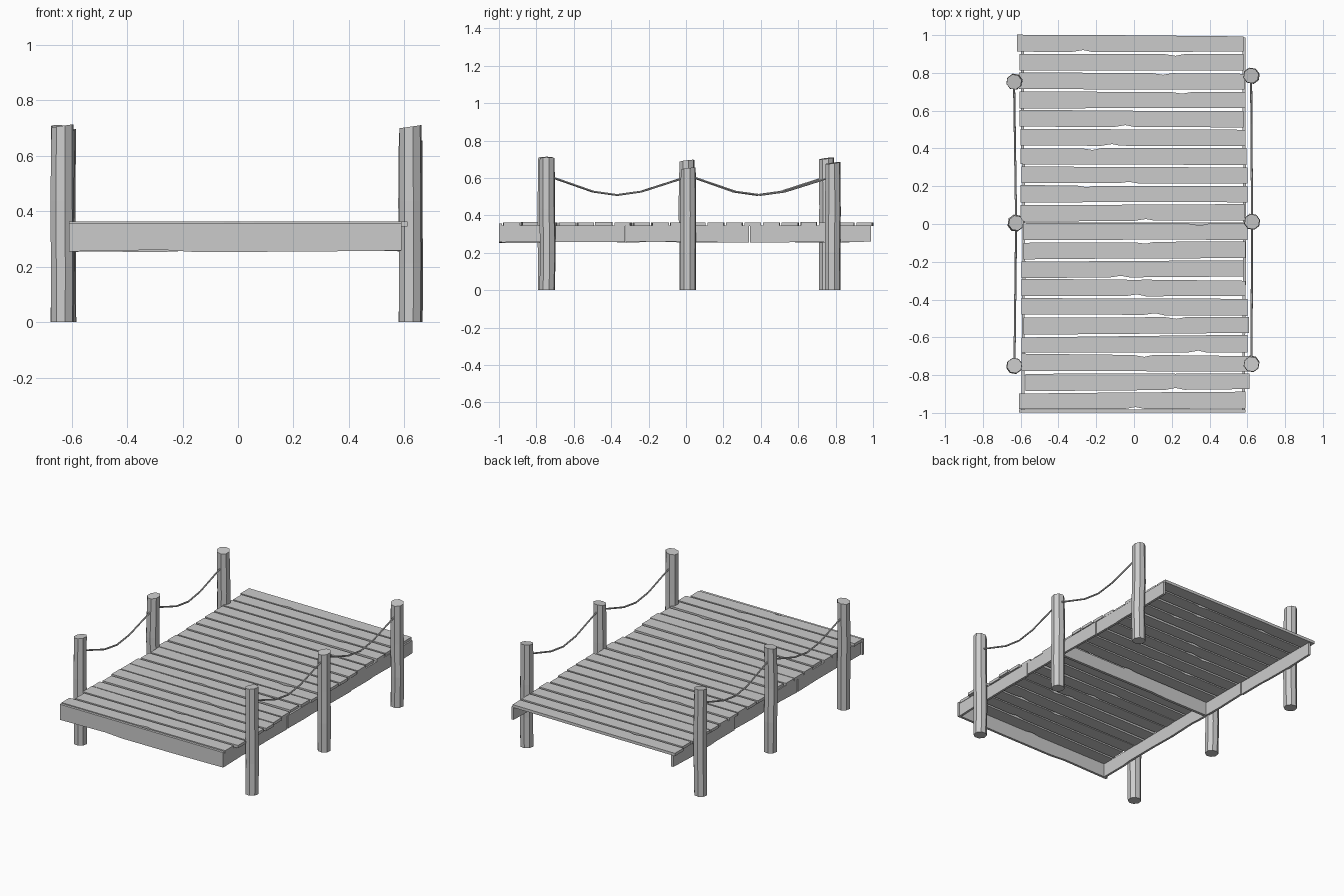
import bpy, bmesh, math, random
from mathutils import Vector

if "Cube" in bpy.data.objects:
    bpy.data.objects.remove(bpy.data.objects["Cube"])

random.seed(4)


def loft(name, rings):
    """Flat-shaded solid skinned through a list of closed rings, capped at both ends."""
    bm = bmesh.new()
    vs = [[bm.verts.new(p) for p in r] for r in rings]
    n = len(rings[0])
    for a, b in zip(vs, vs[1:]):
        for i in range(n):
            j = (i + 1) % n
            bm.faces.new((a[i], a[j], b[j], b[i]))
    bm.faces.new(vs[0][::-1])
    bm.faces.new(vs[-1])
    bmesh.ops.recalc_face_normals(bm, faces=bm.faces)
    me = bpy.data.meshes.new(name)
    bm.to_mesh(me)
    bm.free()
    ob = bpy.data.objects.new(name, me)
    bpy.context.collection.objects.link(ob)
    return ob


def jit(a):
    return random.uniform(-a, a)


# Deck planks, back to front: slightly skewed boards with chipped edges
lefts = [-.62, -.605, -.61, -.605, -.605, -.6, -.6, -.595, -.6, -.6,
         -.585, -.585, -.595, -.595, -.595, -.585, -.595, -.595, -.575, -.61]
rights = [.58, .58, .585, .59, .58, .59, .595, .6, .6, .585,
          .6, .59, .58, .59, .6, .61, .6, .605, .612, .59]
for i, (x0, x1) in enumerate(zip(lefts, rights)):
    yc = 0.955 - i * 0.0995
    skew, taper, dz = jit(.004), jit(.003), jit(.0015)
    chip = random.uniform(.2, .8)
    side = random.choice((-1, 1))
    stations = [0, chip - .05, chip, chip + .04, 1]
    rings = []
    for k, t in enumerate(stations):
        x = x0 + (x1 - x0) * t
        c = yc + skew * (2 * t - 1)
        h = .0435 + taper * (2 * t - 1) + jit(.001)
        cut = .009 if k == 2 else 0
        lo = c - h + (cut if side < 0 else 0)
        hi = c + h - (cut if side > 0 else 0)
        zb, zt = .344 + dz, .3625 + dz
        rings.append([(x, lo, zb), (x, hi, zb), (x, hi, zt), (x, lo, zt)])
    loft(f"plank_{i + 1}", rings)


def beam(name, a, b, thick, z0, z1):
    """Rough board standing on edge from a to b (xy points)."""
    a, b = Vector((*a, 0)), Vector((*b, 0))
    d = (b - a).normalized()
    n = Vector((-d.y, d.x, 0)) * thick / 2
    rings = []
    for t in (0, .28, .38, .7, 1):
        p = a.lerp(b, t)
        low = Vector((0, 0, z0 + jit(.004)))
        top = Vector((0, 0, z1))
        rings.append([p - n + low, p + n + low, p + n + top, p - n + top])
    return loft(name, rings)


# Side beams in three lengths, front fascia and middle cross beam
for side, xs in (("left", (-.588, -.583, -.59)), ("right", (.58, .585, .582))):
    cuts = [-.985, -.325, .34, .99]
    for k in range(3):
        beam(f"{side}_beam_{k + 1}", (xs[k], cuts[k] + .002),
             (xs[k] + jit(.004), cuts[k + 1] - .002), .015, .257, .345)
beam("front_beam", (-.61, -.991), (.59, -.991), .016, .257, .358)
beam("cross_beam", (-.58, 0), (.58, 0), .018, .257, .345)

# Eight-sided posts, slightly crooked: x, y, height
posts = {
    "left": [(-.633, -.75, .708), (-.624, .005, .692), (-.635, .752, .705)],
    "right": [(.622, -.742, .705), (.625, .012, .65), (.62, .785, .68)],
}
for side, row in posts.items():
    for k, (px, py, h) in enumerate(row):
        rings = []
        for t, r in ((0, .042), (.3, .043), (.62, .043), (1, .041)):
            ox, oy = (jit(.004), jit(.004)) if 0 < t < 1 else (0, 0)
            ring = []
            for s in range(8):
                a = (s + .3) * math.tau / 8
                tilt = .006 * math.cos(a - k) if t == 1 else 0
                ring.append((px + ox + r * math.cos(a),
                             py + oy + r * math.sin(a), h * t + tilt))
            rings.append(ring)
        loft(f"{side}_post_{k + 1}", rings)

# Sagging ropes between neighbouring posts
rope_r = .0055
for side, row in posts.items():
    for k in range(2):
        p, q = Vector(row[k]), Vector(row[k + 1])
        rings = []
        for t, z in ((0, .613), (.065, .597), (.33, .527), (.5, .509),
                     (.67, .527), (.93, .59), (1, .608)):
            c = p.lerp(q, t)
            rings.append([(c.x + rope_r * math.cos(s * math.tau / 6), c.y,
                           z + rope_r * math.sin(s * math.tau / 6))
                          for s in range(6)])
        loft(f"{side}_rope_{k + 1}", rings)
